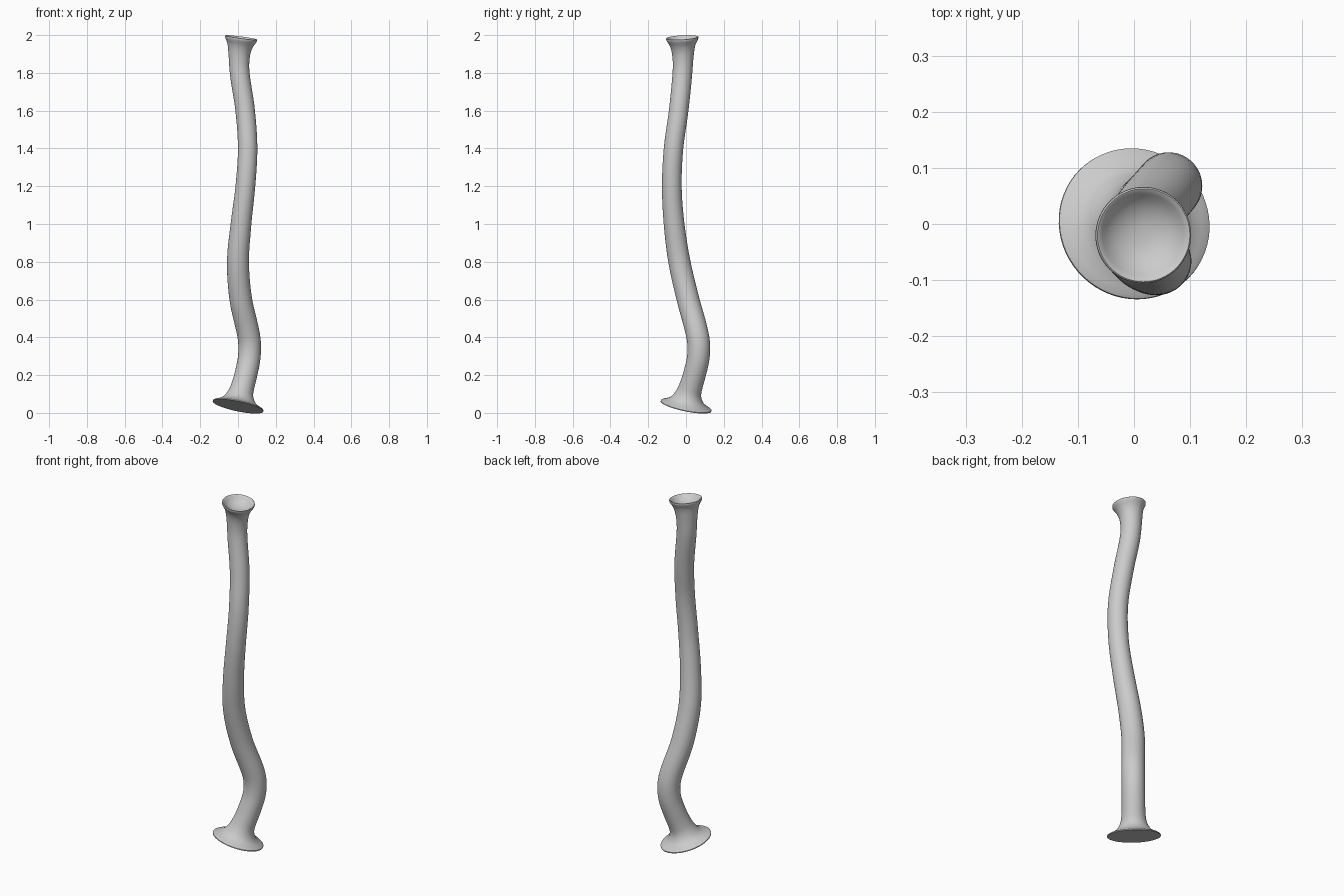
import bpy, bmesh, math
from mathutils import Vector

if "Cube" in bpy.data.objects:
    bpy.data.objects.remove(bpy.data.objects["Cube"])

SIDES = 64

# Centre line of the wavy stem: z, x, y
PATH = [(0.035, 0.0, 0.0), (0.10, 0.014, 0.014), (0.2, 0.041, 0.044), (0.3, 0.060, 0.066),
        (0.4, 0.058, 0.063), (0.6, 0.015, 0.011), (0.8, 0.0, -0.035), (1.0, 0.016, -0.063),
        (1.2, 0.039, -0.075), (1.4, 0.051, -0.066), (1.6, 0.038, -0.039), (1.8, 0.009, -0.019),
        (1.9, 0.007, -0.016), (1.986, 0.017, -0.020)]
# Stem radius along z, flared at both ends
RADII = [(0.035, 0.137), (0.041, 0.135), (0.050, 0.115), (0.064, 0.092), (0.09, 0.073),
         (0.125, 0.063), (0.2, 0.060), (0.5, 0.060), (0.8, 0.058), (1.2, 0.052), (1.8, 0.052),
         (1.87, 0.0545), (1.92, 0.061), (1.95, 0.070), (1.97, 0.081), (1.98, 0.0858), (1.986, 0.0855)]
# Shallow bowl inside the top rim: depth, radius
BOWL = [(-0.002, 0.083), (0.0, 0.079), (0.006, 0.073), (0.016, 0.064), (0.026, 0.050),
        (0.033, 0.034), (0.037, 0.017)]


def curve(points, i, z):
    """Smooth cubic through column i of points, evaluated at z."""
    n = len(points)

    def slope(k):
        a, b = points[max(k - 1, 0)], points[min(k + 1, n - 1)]
        return (b[i] - a[i]) / (b[0] - a[0])

    k = max(j for j in range(n - 1) if j == 0 or points[j][0] <= z)
    a, b = points[k], points[k + 1]
    h = b[0] - a[0]
    t = (z - a[0]) / h
    return ((2*t**3 - 3*t**2 + 1) * a[i] + (t**3 - 2*t**2 + t) * h * slope(k)
            + (3*t**2 - 2*t**3) * b[i] + (t**3 - t**2) * h * slope(k + 1))


def centre(z):
    return Vector((curve(PATH, 1, z), curve(PATH, 2, z), z))


def tangent(z):
    a, b = max(z - 0.02, PATH[0][0]), min(z + 0.02, PATH[-1][0])
    return (centre(b) - centre(a)).normalized()


bm = bmesh.new()


def ring(c, n, r):
    u = Vector((0, 1, 0)).cross(n).normalized()
    v = n.cross(u)
    return [bm.verts.new(c + r * (math.cos(a) * u + math.sin(a) * v))
            for a in (2 * math.pi * k / SIDES for k in range(SIDES))]


# Stem rings, denser at the flares
z0, z1 = PATH[0][0], PATH[-1][0]
levels = [z0 + 0.1 * (k / 16) ** 1.5 for k in range(16)]
levels += [z0 + 0.1 + (z1 - z0 - 0.2) * k / 80 for k in range(80)]
levels += [z1 - 0.1 * (1 - k / 16) ** 1.5 for k in range(17)]
rings = [ring(centre(z), tangent(z), curve(RADII, 1, z)) for z in levels]

# Bowl rings and floor
top, axis = centre(z1), tangent(z1)
rings += [ring(top - axis * d, axis, r) for d, r in BOWL]
for a, b in zip(rings, rings[1:]):
    for k in range(SIDES):
        m = (k + 1) % SIDES
        bm.faces.new((a[k], a[m], b[m], b[k]))
bm.faces.new(rings[-1])
bm.faces.new(list(reversed(rings[0])))
bmesh.ops.recalc_face_normals(bm, faces=bm.faces)

mesh = bpy.data.meshes.new("wavy_stem")
bm.to_mesh(mesh)
bm.free()
stem = bpy.data.objects.new("wavy_stem", mesh)
bpy.context.collection.objects.link(stem)
bpy.context.view_layer.objects.active = stem
stem.select_set(True)
bpy.ops.object.shade_smooth_by_angle(angle=math.radians(40))
